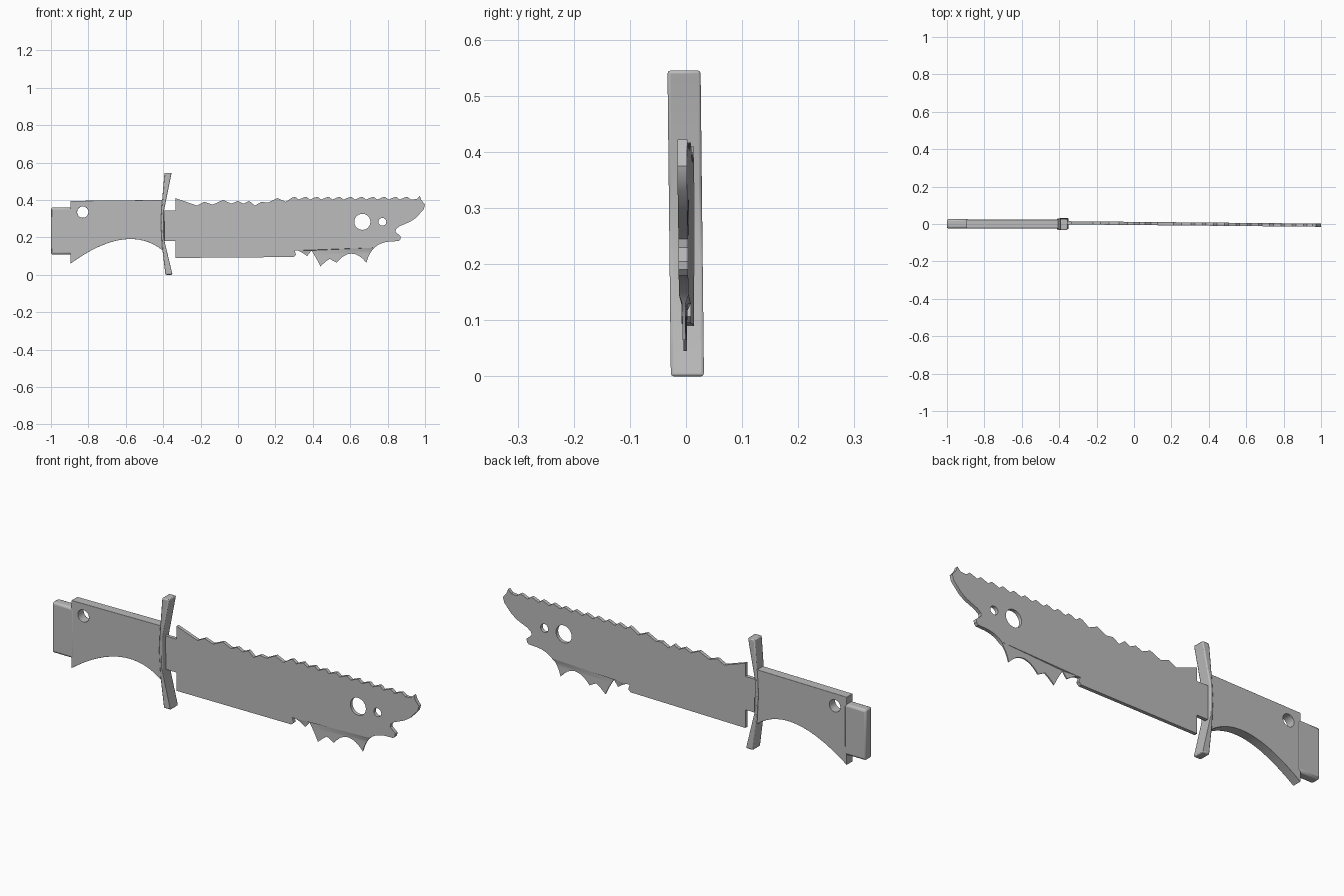
import bpy
import bmesh
import math
from mathutils import Vector

default_cube = bpy.data.objects.get("Cube")
if default_cube:
    bpy.data.objects.remove(default_cube, do_unlink=True)

# One plain steel colour
steel = bpy.data.materials.new("steel grey")
steel.use_nodes = True
grey = (0.5, 0.5, 0.5, 1)
steel.diffuse_color = grey
steel.node_tree.nodes["Principled BSDF"].inputs["Base Color"].default_value = grey


def circle(x, z, radius, sides=24):
    return [(x + radius * math.cos(math.tau * i / sides),
             z + radius * math.sin(math.tau * i / sides)) for i in range(sides)]


def arc(start, middle, end, steps=16):
    """Curve that passes through three points."""
    a, m, b = Vector(start), Vector(middle), Vector(end)
    control = 2 * m - (a + b) / 2
    points = []
    for i in range(steps + 1):
        t = i / steps
        points.append(tuple(a * (1 - t) ** 2 + control * 2 * t * (1 - t) + b * t * t))
    return points


def plate(name, outline, holes, depth, place, bevel):
    """Extrude a side profile with holes; place() maps each vertex to its final y."""
    curve = bpy.data.curves.new(name + "_profile", "CURVE")
    curve.dimensions = "2D"
    curve.fill_mode = "BOTH"
    curve.extrude = depth / 2
    for loop in [outline] + holes:
        spline = curve.splines.new("POLY")
        spline.points.add(len(loop) - 1)
        for point, (x, z) in zip(spline.points, loop):
            point.co = (x, z, 0, 1)
        spline.use_cyclic_u = True
    source = bpy.data.objects.new(name + "_profile", curve)
    bpy.context.collection.objects.link(source)
    bpy.context.view_layer.update()
    graph = bpy.context.evaluated_depsgraph_get()
    mesh = bpy.data.meshes.new_from_object(source.evaluated_get(graph))
    bpy.data.objects.remove(source, do_unlink=True)
    bpy.data.curves.remove(curve)

    bm = bmesh.new()
    bm.from_mesh(mesh)
    bmesh.ops.remove_doubles(bm, verts=bm.verts, dist=0.0001)
    for v in bm.verts:
        x, z, y = v.co
        v.co = (x, place(x, -y, z), z)
    bmesh.ops.recalc_face_normals(bm, faces=bm.faces)
    bm.to_mesh(mesh)
    bm.free()
    mesh.name = name
    mesh.materials.clear()
    mesh.materials.append(steel)

    obj = bpy.data.objects.new(name, mesh)
    bpy.context.collection.objects.link(obj)
    if bevel:
        modifier = obj.modifiers.new("soft_edges", "BEVEL")
        modifier.width = bevel
        modifier.segments = 2
        modifier.angle_limit = math.radians(40)
    bpy.ops.object.select_all(action="DESELECT")
    obj.select_set(True)
    bpy.context.view_layer.objects.active = obj
    bpy.ops.object.shade_smooth_by_angle(angle=math.radians(30))
    return obj


# Blade: notched tang, ragged spine, hooked tip and bitten lower edge
tang = [(-.335, .09), (-.335, .18), (-.41, .18), (-.41, .345), (-.335, .345)]
rough_spine = [(-.335, .41), (-.22, .37), (-.18, .39), (-.135, .375), (-.08, .4),
               (-.035, .38), (0, .395), (.03, .38), (.06, .395), (.09, .37),
               (.125, .39), (.16, .385), (.21, .41), (.255, .39)]
fine_spine = []
for i in range(11):
    x = .29 + i * .06
    fine_spine += [(x, .413), (x + .015, .417), (x + .035, .402)]
tip = [(.955, .405), (.972, .422), (.98, .4), (1, .375), (.993, .35), (.975, .33),
       (.95, .303), (.92, .283), (.865, .26), (.845, .245), (.842, .23),
       (.87, .205), (.868, .19), (.858, .18), (.81, .178)]
bites = (arc((.81, .178), (.73, .145), (.687, .065), 8)[1:]
         + arc((.687, .065), (.607, .113), (.527, .065), 8)[1:]
         + [(.49, .085), (.468, .07), (.44, .045)]
         + arc((.44, .045), (.42, .085), (.393, .13), 4)[1:]
         + [(.37, .1), (.345, .117), (.32, .13), (.302, .13), (.31, .107), (.297, .095)])


def blade_place(x, y, z):
    thin = .35 if x > .33 and z < .14 else 1     # teeth come to a thin edge
    return y * thin + .003 - .0095 * x


plate("blade", tang + rough_spine + fine_spine + tip + bites,
      [circle(.665, .283, .043), circle(.772, .283, .021, 16)],
      .017, blade_place, 0)

# Guard: a bent bar, slimmer in the middle
plate("guard",
      [(-.393, .545), (-.355, .545), (-.395, .345), (-.393, .18), (-.35, 0),
       (-.388, 0), (-.406, .15), (-.413, .28), (-.408, .37)],
      [], .059, lambda x, y, z: y + .0025 - .011 * z, .005)

# Grip: arched underside and a lanyard hole
plate("grip",
      [(-.402, .4), (-.895, .395)]
      + arc((-.895, .06), (-.62, .188), (-.402, .13)),
      [circle(-.83, .335, .03)], .046, lambda x, y, z: y, .003)

# Pommel: rounded block at the end of the grip
plate("pommel", [(-1, .108), (-.885, .108), (-.885, .36), (-1, .36)],
      [], .049, lambda x, y, z: y + .001, .01)
